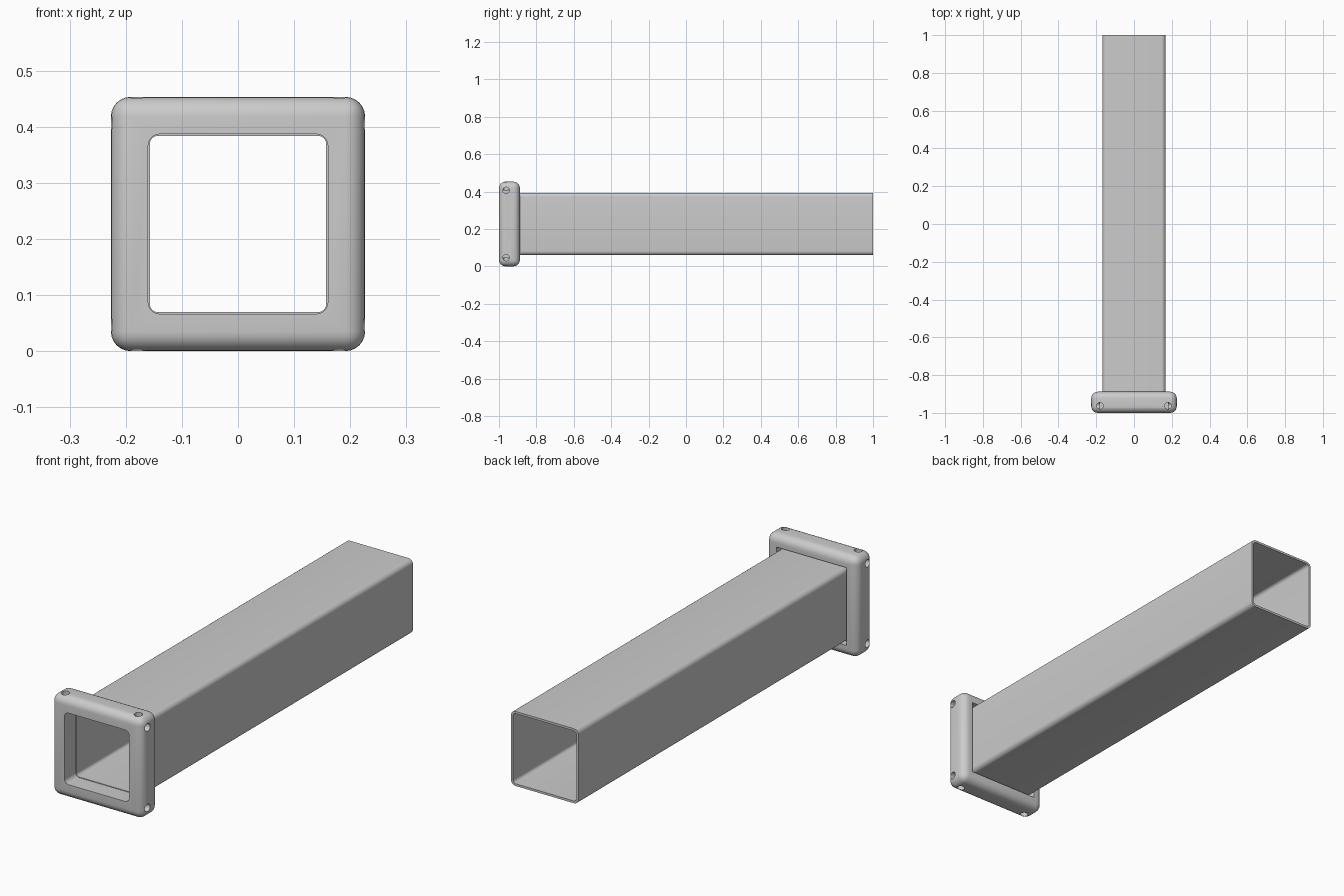
import bpy, bmesh, math
from mathutils import Vector

if "Cube" in bpy.data.objects:
    bpy.data.objects.remove(bpy.data.objects["Cube"])

CZ = 0.2265          # height of the tube axis
FRONT, SEAT, BACK = -1.0, -0.92, -0.888


def new_object(name, bm):
    bmesh.ops.recalc_face_normals(bm, faces=bm.faces[:])
    mesh = bpy.data.meshes.new(name)
    bm.to_mesh(mesh)
    bm.free()
    obj = bpy.data.objects.new(name, mesh)
    bpy.context.collection.objects.link(obj)
    return obj


def rounded_square(half, radius, seg=6):
    pts = []
    for q in range(4):
        mid = math.radians(45 + 90 * q)
        c = (half - radius) * math.sqrt(2)
        for i in range(seg + 1):
            a = math.radians(90 * q + 90 * i / seg)
            pts.append((c * math.cos(mid) + radius * math.cos(a),
                        c * math.sin(mid) + radius * math.sin(a)))
    return pts


def ring(bm, pts, y):
    return [bm.verts.new((x, y, z + CZ)) for x, z in pts]


def bridge(bm, a, b):
    n = len(a)
    for i in range(n):
        j = (i + 1) % n
        bm.faces.new((a[i], a[j], b[j], b[i]))


def prism(name, pts, y0, y1):
    bm = bmesh.new()
    a, b = ring(bm, pts, y0), ring(bm, pts, y1)
    bridge(bm, a, b)
    bm.faces.new(a)
    bm.faces.new(b)
    return new_object(name, bm)


def hole_cutter(centre, axis, r=0.017, length=0.09):
    bm = bmesh.new()
    bmesh.ops.create_cone(bm, cap_ends=True, segments=24, radius1=r, radius2=r, depth=length)
    rot = Vector((0, 0, 1)).rotation_difference(Vector(axis)).to_matrix()
    bmesh.ops.rotate(bm, verts=bm.verts[:], matrix=rot)
    bmesh.ops.translate(bm, verts=bm.verts[:], vec=centre)
    return new_object("hole_cutter", bm)


def cut(obj, cutter):
    mod = obj.modifiers.new("cut", 'BOOLEAN')
    mod.operation, mod.solver, mod.object = 'DIFFERENCE', 'EXACT', cutter
    activate(obj)
    bpy.ops.object.modifier_apply(modifier=mod.name)
    bpy.data.objects.remove(cutter)


def activate(obj):
    bpy.ops.object.select_all(action='DESELECT')
    obj.select_set(True)
    bpy.context.view_layer.objects.active = obj


# square tube with a thin wall, open at both ends
bm = bmesh.new()
outer, inner = rounded_square(0.167, 0.022), rounded_square(0.157, 0.014)
loops = [ring(bm, outer, SEAT), ring(bm, outer, 1.0), ring(bm, inner, 1.0), ring(bm, inner, SEAT)]
for i in range(4):
    bridge(bm, loops[i], loops[(i + 1) % 4])
tube = new_object("square_tube", bm)

# collar: block with every edge rounded
bm = bmesh.new()
bmesh.ops.create_cube(bm, size=1)
bmesh.ops.scale(bm, verts=bm.verts[:], vec=(0.453, BACK - FRONT, 0.453))
bmesh.ops.translate(bm, verts=bm.verts[:], vec=(0, (FRONT + BACK) / 2, CZ))
bmesh.ops.bevel(bm, geom=bm.edges[:], offset=0.035, segments=6, profile=0.5, affect='EDGES')
collar = new_object("collar", bm)

# opening in front, square seat for the tube behind
cut(collar, prism("opening_cutter", rounded_square(0.16, 0.02), FRONT - 0.1, BACK + 0.1))
square = [(0.174, 0.174), (-0.174, 0.174), (-0.174, -0.174), (0.174, -0.174)]
cut(collar, prism("seat_cutter", square, SEAT, BACK + 0.1))

# two blind screw holes on each of the four sides
for side in (-1, 1):
    for along in (-0.18, 0.18):
        cut(collar, hole_cutter((side * 0.227, -0.962, CZ + along), (1, 0, 0)))
        cut(collar, hole_cutter((along, -0.962, CZ + side * 0.227), (0, 0, 1)))

for obj in (tube, collar):
    activate(obj)
    bpy.ops.object.shade_smooth_by_angle(angle=math.radians(32))
